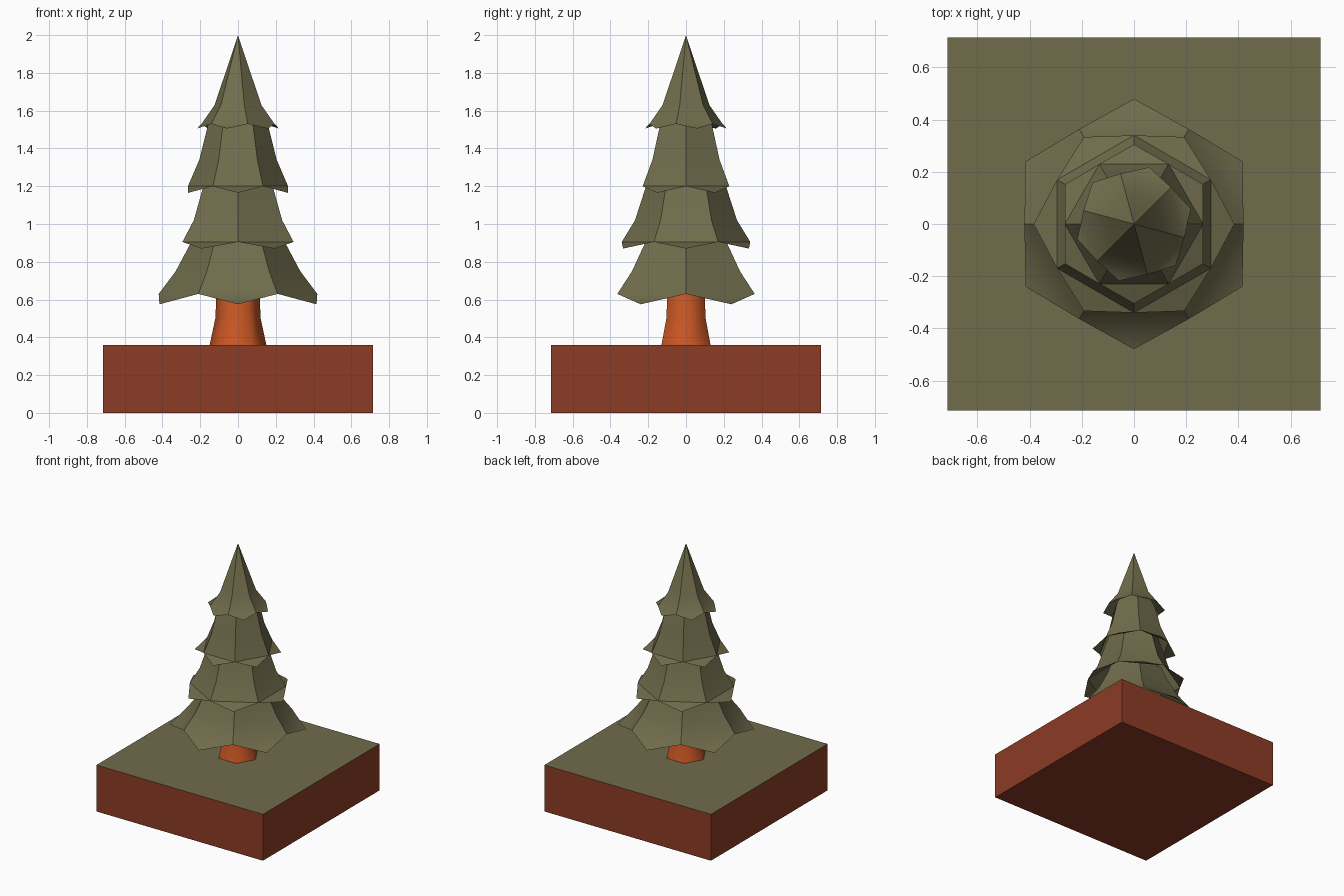
import bpy, bmesh, math

if "Cube" in bpy.data.objects:
    bpy.data.objects.remove(bpy.data.objects["Cube"])


def material(name, rgb):
    m = bpy.data.materials.new(name)
    m.diffuse_color = (*rgb, 1)
    m.use_nodes = True
    m.node_tree.nodes["Principled BSDF"].inputs["Base Color"].default_value = m.diffuse_color
    return m


green = material("olive green", (0.162, 0.150, 0.072))
soil = material("soil brown", (0.265, 0.045, 0.018))
bark = material("bark orange", (0.60, 0.098, 0.018))


def finish(bm, name, mats):
    me = bpy.data.meshes.new(name)
    bm.normal_update()
    bm.to_mesh(me)
    bm.free()
    for m in mats:
        me.materials.append(m)
    ob = bpy.data.objects.new(name, me)
    bpy.context.collection.objects.link(ob)
    return ob


def smooth(ob, degrees):
    bpy.ops.object.select_all(action='DESELECT')
    ob.select_set(True)
    bpy.context.view_layer.objects.active = ob
    bpy.ops.object.shade_smooth_by_angle(angle=math.radians(degrees))


def hex_shell(bm, profile, turn):
    """Open six-sided shell through (radius, z) rows; returns the bottom row."""
    def vert(r, z, k):
        a = math.radians(turn + 60 * k)
        return bm.verts.new((r * math.cos(a), r * math.sin(a), z))
    rows = [[vert(r, z, k) for k in range(6)] if r else [vert(0, z, 0)] * 6
            for r, z in profile]
    for lo, hi in zip(rows, rows[1:]):
        for k in range(6):
            n = (k + 1) % 6
            ring = [lo[k], lo[n], hi[n], hi[k]]
            bm.faces.new(list(dict.fromkeys(ring)))
    return rows[0]


def tier(name, profile, turn, tip_r, tip_z):
    bm = bmesh.new()
    rim = hex_shell(bm, profile, turn)
    # pointed hem in the middle of every panel
    for k in range(6):
        a = math.radians(turn + 60 * k + 30)
        tip = bm.verts.new((tip_r * math.cos(a), tip_r * math.sin(a), tip_z))
        bm.faces.new((rim[k], tip, rim[(k + 1) % 6]))
    smooth(finish(bm, name, [green]), 40)


# ground block, grass on the upward face
bm = bmesh.new()
bmesh.ops.create_cube(bm, size=1)
for v in bm.verts:
    v.co = (v.co.x * 1.43, v.co.y * 1.43, (v.co.z + 0.5) * 0.36)
bm.normal_update()
for f in bm.faces:
    f.material_index = 1 if f.normal.z > 0.5 else 0
finish(bm, "ground_block", [soil, green])

# flared trunk
bm = bmesh.new()
hex_shell(bm, [(0.15, 0.36), (0.12, 0.50), (0.11, 0.72)], 0)
smooth(finish(bm, "trunk", [bark]), 80)

# foliage tiers, bottom to top
tier("foliage_bottom", [(0.42, 0.63), (0.33, 0.75), (0.25, 0.90), (0.21, 1.0)], 0, 0.48, 0.575)
tier("foliage_lower", [(0.34, 0.905), (0.27, 1.02), (0.215, 1.19), (0.17, 1.32)], 30, 0.385, 0.87)
tier("foliage_upper", [(0.265, 1.20), (0.205, 1.34), (0.16, 1.52), (0.12, 1.60)], 0, 0.305, 1.165)
tier("foliage_top", [(0.20, 1.53), (0.128, 1.63), (0, 2.0)], 45, 0.225, 1.505)
